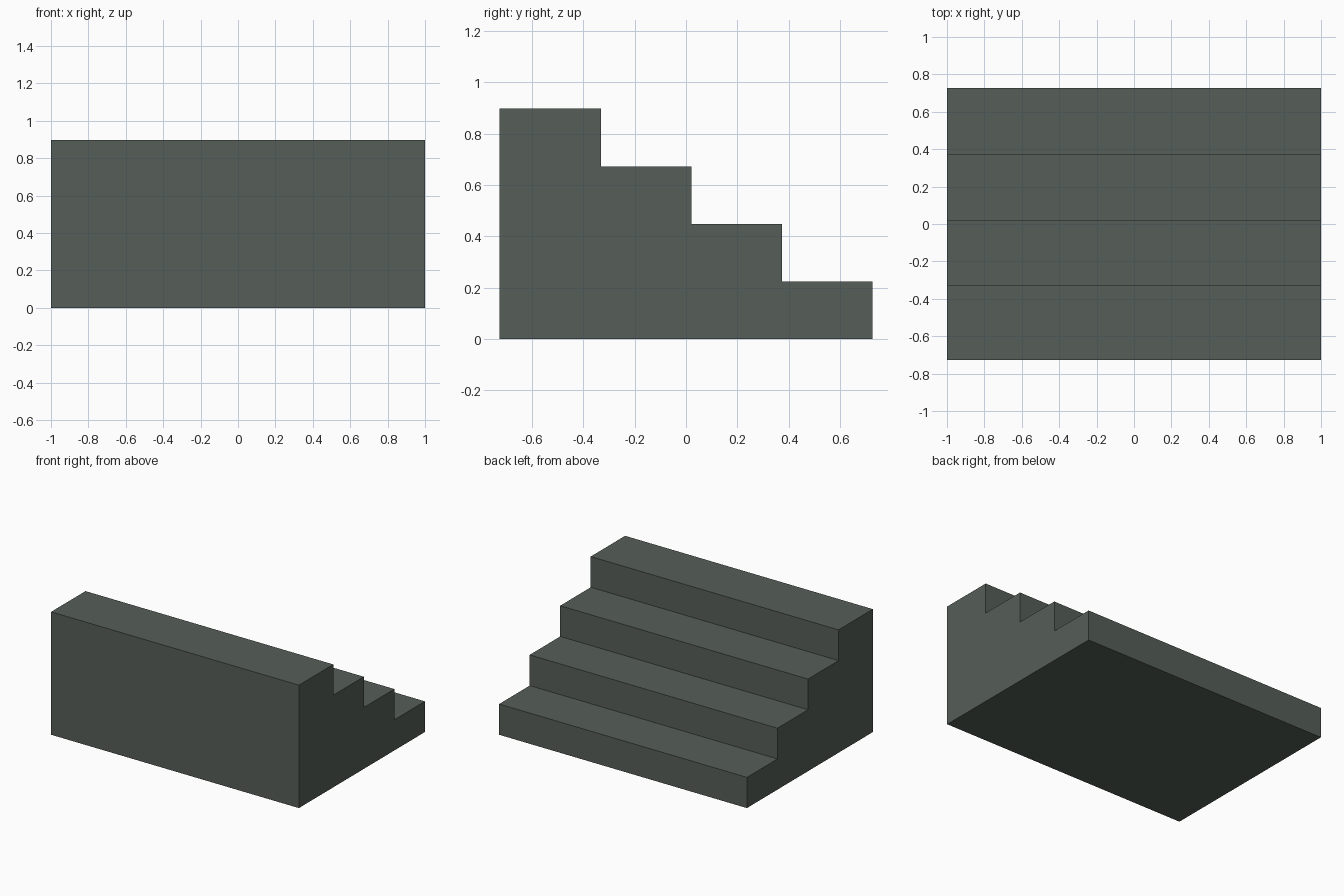
import bpy
import bmesh

if "Cube" in bpy.data.objects:
    bpy.data.objects.remove(bpy.data.objects["Cube"])

# Dimensions
HALF_WIDTH = 1.0
BACK, FRONT = -0.726, 0.726
RISER, TREAD, STEPS = 0.2242, 0.352, 4

# Stone material
stone = bpy.data.materials.new("dark grey green stone")
stone.diffuse_color = (0.093, 0.114, 0.100, 1.0)
stone.use_nodes = True
stone.node_tree.nodes["Principled BSDF"].inputs["Base Color"].default_value = stone.diffuse_color

# Side profile (y, z): flat base, tall wall, then steps down towards +y
profile = [(FRONT, 0.0)]
for i in range(STEPS):
    y = FRONT - i * TREAD
    y_inner = BACK if i == STEPS - 1 else y - TREAD
    z = (i + 1) * RISER
    profile += [(y, z), (y_inner, z)]
profile.append((BACK, 0.0))

# Staircase: profile face extruded across the width
bm = bmesh.new()
side = bm.faces.new([bm.verts.new((-HALF_WIDTH, y, z)) for y, z in profile])
extruded = bmesh.ops.extrude_face_region(bm, geom=[side], use_keep_orig=True)
moved = [v for v in extruded["geom"] if isinstance(v, bmesh.types.BMVert)]
bmesh.ops.translate(bm, verts=moved, vec=(2 * HALF_WIDTH, 0, 0))
bmesh.ops.recalc_face_normals(bm, faces=bm.faces[:])

mesh = bpy.data.meshes.new("staircase")
bm.to_mesh(mesh)
bm.free()
mesh.materials.append(stone)
staircase = bpy.data.objects.new("staircase", mesh)
bpy.context.collection.objects.link(staircase)
